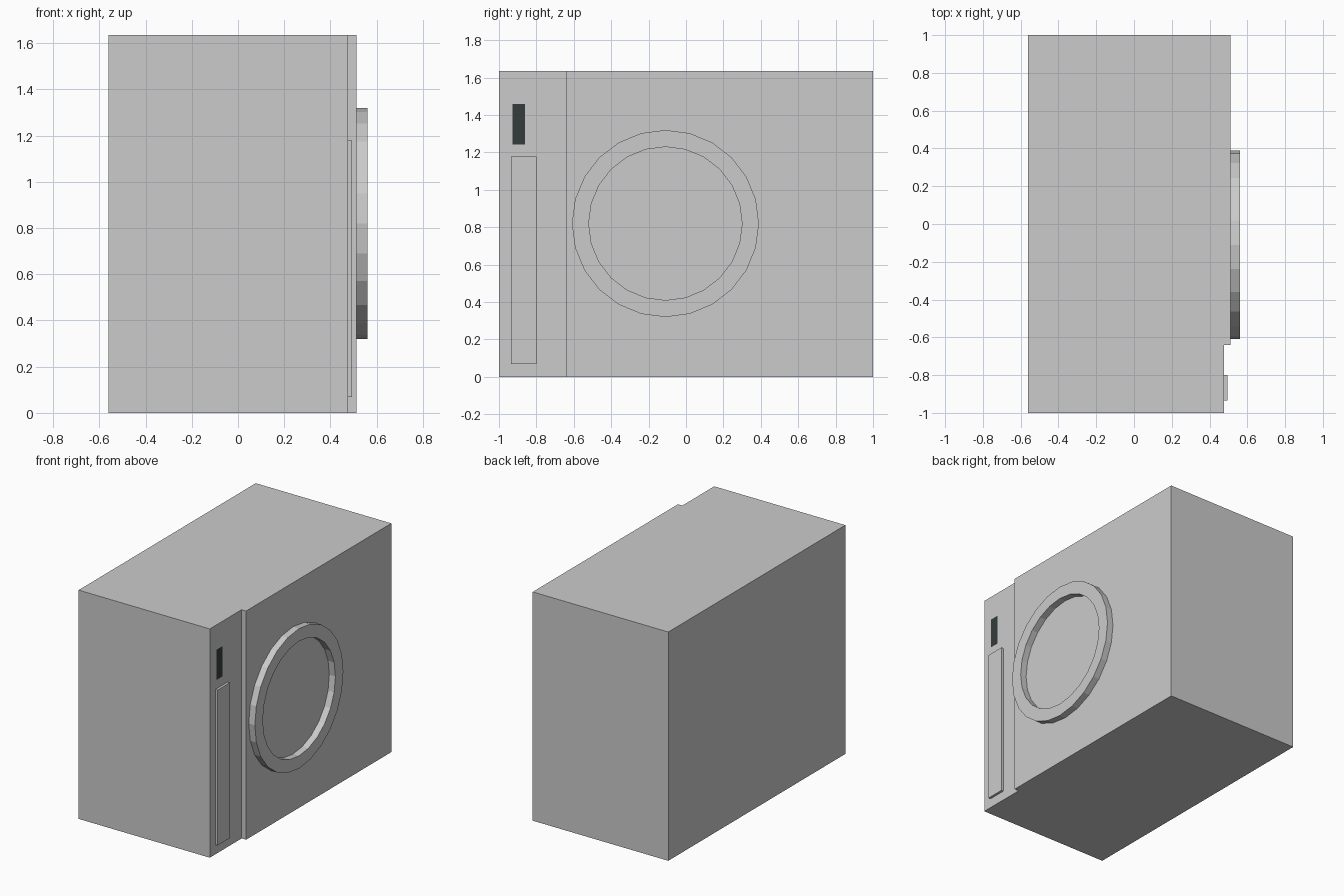
import bpy, bmesh, math

if "Cube" in bpy.data.objects:
    bpy.data.objects.remove(bpy.data.objects["Cube"])

def finish(name, bm, mat=None):
    bmesh.ops.recalc_face_normals(bm, faces=bm.faces)
    me = bpy.data.meshes.new(name)
    bm.to_mesh(me)
    bm.free()
    ob = bpy.data.objects.new(name, me)
    bpy.context.collection.objects.link(ob)
    if mat:
        me.materials.append(mat)
    return ob

def prism(name, profile, z0, z1):
    """Extrude an XY profile from z0 to z1."""
    bm = bmesh.new()
    face = bm.faces.new([bm.verts.new((x, y, z0)) for x, y in profile])
    ext = bmesh.ops.extrude_face_region(bm, geom=[face])
    top = [v for v in ext["geom"] if isinstance(v, bmesh.types.BMVert)]
    bmesh.ops.translate(bm, verts=top, vec=(0, 0, z1 - z0))
    return finish(name, bm)

BACK, STEP, FACE, RIM = -0.56, 0.477, 0.512, 0.56

# Cabinet with a stepped-back control strip along one edge
prism("cabinet", [(BACK, -1), (STEP, -1), (STEP, -0.64), (FACE, -0.64),
                  (FACE, 1), (BACK, 1)], 0, 1.635)

# Raised long panel on the control strip
prism("control_panel", [(STEP, -0.935), (0.494, -0.935),
                        (0.494, -0.80), (STEP, -0.80)], 0.068, 1.178)

# Flat dark display
dark = bpy.data.materials.new("dark_display")
dark.diffuse_color = (0.035, 0.045, 0.045, 1)
dark.use_nodes = True
dark.node_tree.nodes["Principled BSDF"].inputs["Base Color"].default_value = dark.diffuse_color
bm = bmesh.new()
bm.faces.new([bm.verts.new((STEP + 0.001, y, z)) for y, z in
              ((-0.928, 1.242), (-0.86, 1.242), (-0.86, 1.458), (-0.928, 1.458))])
display = finish("display", bm, dark)
if display.data.polygons[0].normal.x < 0:
    display.data.flip_normals()

# Round door rim: a faceted ring standing on the face
SIDES = 24
bm = bmesh.new()
loops = []
for x, r in ((FACE, 0.5), (RIM, 0.5), (RIM, 0.41), (FACE, 0.41)):
    loops.append([bm.verts.new((x, -0.11 + r * math.sin(a), 0.82 + r * math.cos(a)))
                  for a in (2 * math.pi * i / SIDES for i in range(SIDES))])
for k in range(4):
    a, b = loops[k], loops[(k + 1) % 4]
    for i in range(SIDES):
        j = (i + 1) % SIDES
        bm.faces.new((a[i], a[j], b[j], b[i]))
finish("door_rim", bm)
